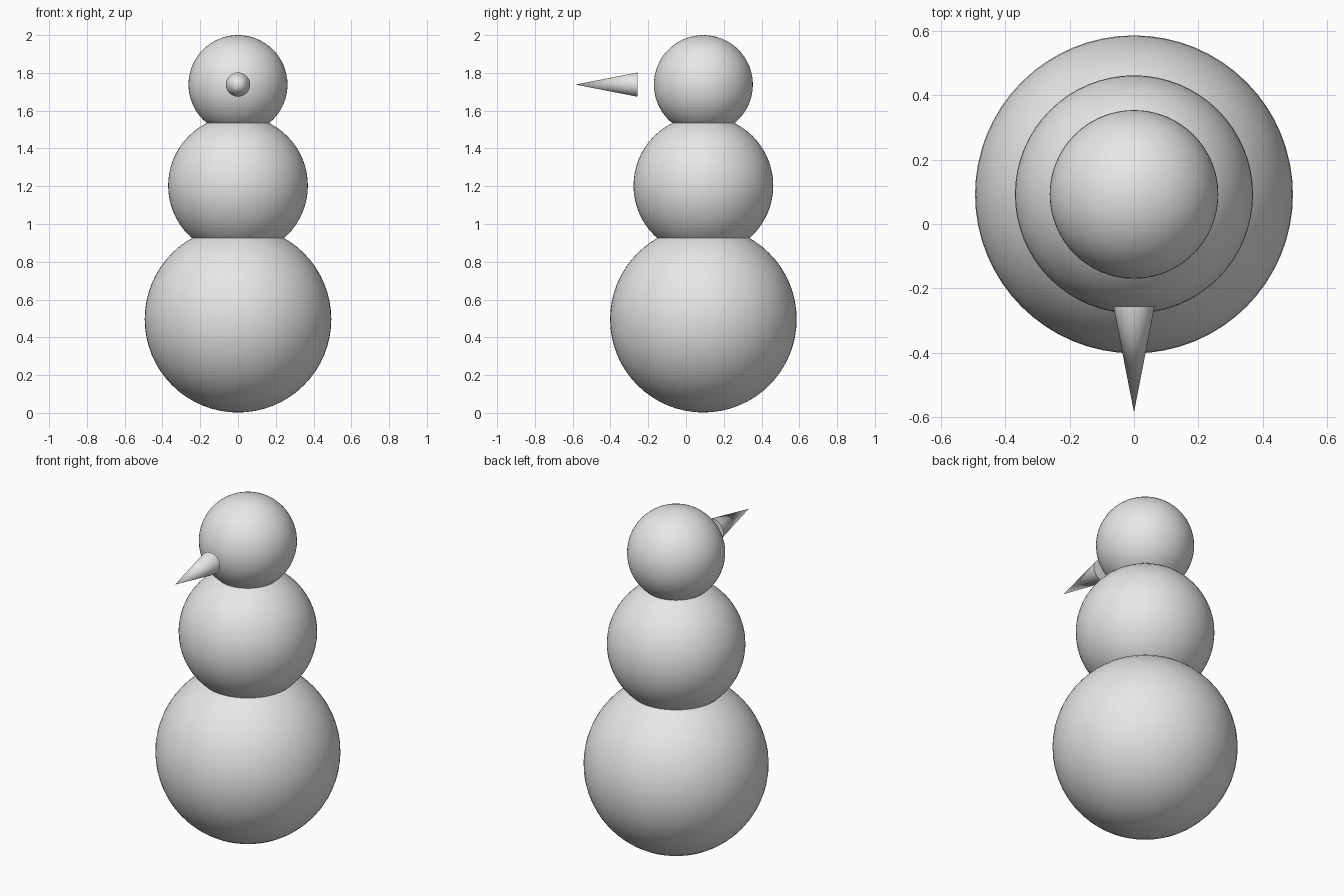
import bpy
import math

cube = bpy.data.objects.get("Cube")
if cube:
    bpy.data.objects.remove(cube, do_unlink=True)

grey = bpy.data.materials.new("light grey")
grey.use_nodes = True
grey.diffuse_color = (0.8, 0.8, 0.8, 1)
grey.node_tree.nodes["Principled BSDF"].inputs["Base Color"].default_value = (0.8, 0.8, 0.8, 1)

BODY_Y = 0.092


def finish(name):
    """Name, colour and smooth the active object."""
    obj = bpy.context.active_object
    obj.name = name
    obj.data.materials.append(grey)
    bpy.ops.object.shade_smooth_by_angle(angle=math.radians(40))


# Three stacked snowballs: name, radius, centre height
for name, radius, height in (
    ("bottom_ball", 0.494, 0.496),
    ("middle_ball", 0.37, 1.203),
    ("head", 0.262, 1.738),
):
    bpy.ops.mesh.primitive_uv_sphere_add(
        segments=64, ring_count=32, radius=radius, location=(0, BODY_Y, height))
    finish(name)

# Pointed nose floating in front of the head, tip towards -y
NOSE_BASE, NOSE_TIP = -0.257, -0.585
bpy.ops.mesh.primitive_cone_add(
    vertices=32, radius1=0.064, radius2=0, depth=NOSE_BASE - NOSE_TIP,
    location=(0, (NOSE_BASE + NOSE_TIP) / 2, 1.738),
    rotation=(math.pi / 2, 0, 0))
finish("nose")
